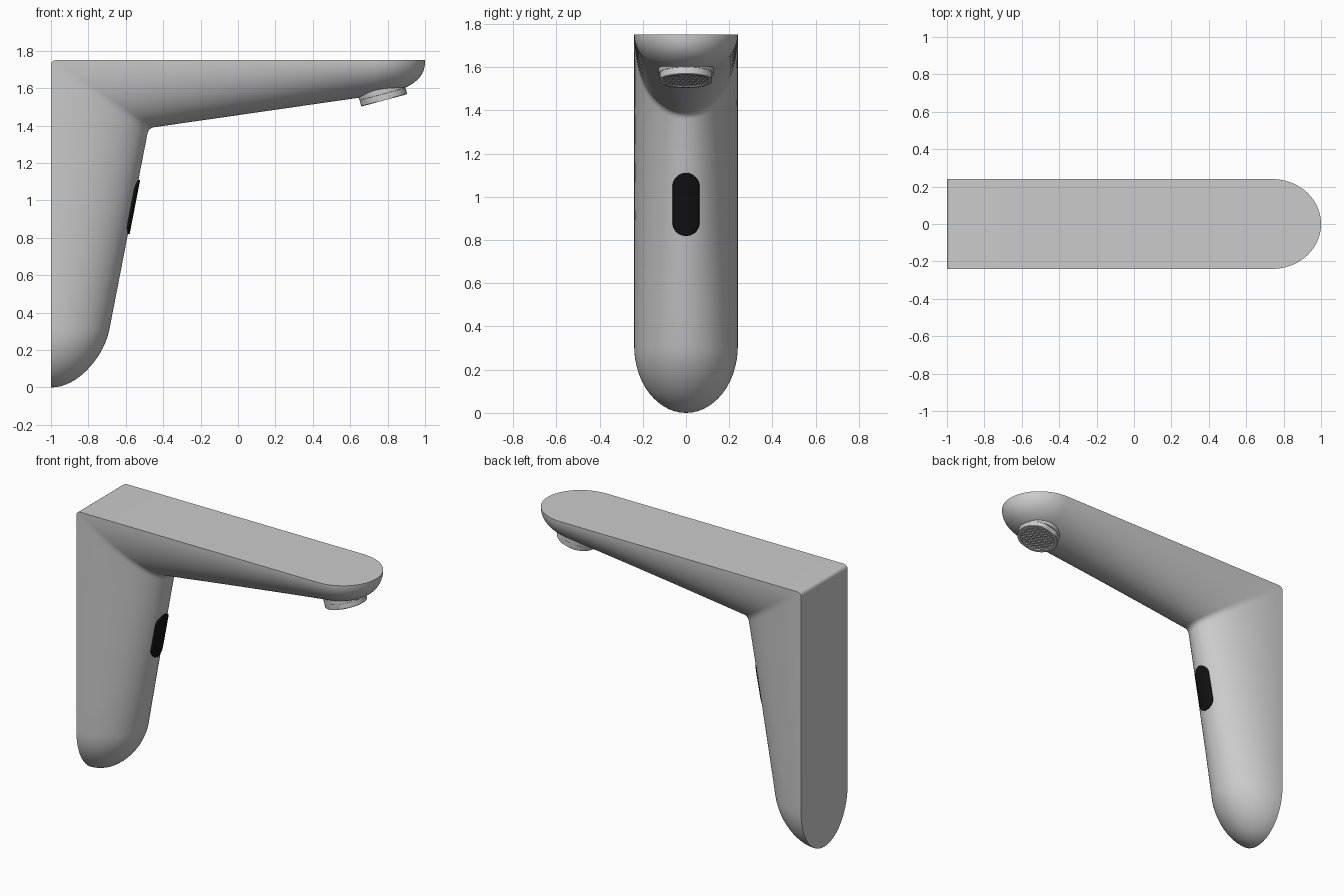
import bpy, bmesh
from math import sin, cos, pi, sqrt, radians
from mathutils import Matrix

if "Cube" in bpy.data.objects:
    bpy.data.objects.remove(bpy.data.objects["Cube"])

W, TOP = 0.24, 1.75                     # half width, top plane height


def leg_depth(z):
    return 0.252 + 0.1944 * z


def spout_depth(x):
    return 0.294 - 0.144 * x


def finish(name, bm, angle=35):
    bmesh.ops.remove_doubles(bm, verts=bm.verts, dist=1e-5)
    bmesh.ops.recalc_face_normals(bm, faces=bm.faces)
    me = bpy.data.meshes.new(name)
    bm.to_mesh(me)
    bm.free()
    ob = bpy.data.objects.new(name, me)
    bpy.context.collection.objects.link(ob)
    bpy.ops.object.select_all(action='DESELECT')
    ob.select_set(True)
    bpy.context.view_layer.objects.active = ob
    bpy.ops.object.shade_smooth_by_angle(angle=radians(angle))
    return ob


def loft(rows, closed=True):
    bm = bmesh.new()
    vr = [[bm.verts.new(p) for p in row] for row in rows]
    n = len(rows[0])
    for a, b in zip(vr, vr[1:]):
        for j in range(n if closed else n - 1):
            k = (j + 1) % n
            bm.faces.new((a[j], a[k], b[k], b[j]))
    return bm


# Body: half-elliptical section swept up the leg, round the mitre, along the spout
def body_column(t):
    s, y = sin(t), W * cos(t)
    col = []
    for i in range(15):                                   # rounded foot
        p = pi / 2 * i / 14
        z = 0.31 * (1 - cos(p))
        col.append((-1 + leg_depth(z) * s * sin(p), y * sin(p), z))
    xc, zc = -1, TOP
    for _ in range(40):                                   # mitre point
        xc = -1 + leg_depth(zc) * s
        zc = TOP - spout_depth(xc) * s
    r = 0.03
    za, xb = zc - r, xc + r
    a = (-1 + leg_depth(za) * s, za)
    b = (xb, TOP - spout_depth(xb) * s)
    for i in range(1, 6):                                 # straight leg
        z = 0.31 + (za - 0.31) * i / 6
        col.append((-1 + leg_depth(z) * s, y, z))
    for i in range(7):                                    # softened corner
        u = i / 6
        f = ((1 - u) ** 2, 2 * u * (1 - u), u * u)
        col.append((f[0] * a[0] + f[1] * xc + f[2] * b[0], y,
                    f[0] * a[1] + f[1] * zc + f[2] * b[1]))
    for i in range(1, 6):                                 # straight spout
        x = xb + (0.74 - xb) * i / 6
        col.append((x, y, TOP - spout_depth(x) * s))
    for i in range(17):                                   # rounded tip
        p = pi / 2 * i / 16
        x = 0.74 + 0.26 * sin(p)
        k = max(0, 1 - sin(p) ** 2.6) ** (1 / 2.6)
        col.append((x, y * cos(p), TOP - spout_depth(x) * s * k))
    return col


cols = [body_column(pi * j / 48) for j in range(49)]
finish("faucet_body", loft(list(zip(*cols))))

# Sensor window: pill that follows the curved front of the leg
rows = []
for i in range(33):
    v = -0.145 * cos(pi * i / 32)
    over = max(0, abs(v) - 0.085)
    hw = sqrt(max(0, 0.06 ** 2 - over ** 2))
    z = 0.965 + v
    rows.append([(-1 + leg_depth(z) * sqrt(1 - (hw * c / 6 / W) ** 2) + 0.003,
                  hw * c / 6, z) for c in range(-6, 7)])
sensor = finish("sensor_window", loft(rows, closed=False))
for sgn in [1]:
    mod = sensor.modifiers.new("thickness", 'SOLIDIFY')
    mod.thickness, mod.offset = 0.012, 0
black = bpy.data.materials.new("black")
black.diffuse_color = (0.006, 0.006, 0.006, 1)
black.use_nodes = True
black.node_tree.nodes["Principled BSDF"].inputs["Base Color"].default_value = black.diffuse_color
sensor.data.materials.append(black)

# Aerator: tilted turned ring with spanner flats
place = Matrix.Translation((0.782, 0, 1.535)) @ Matrix.Rotation(radians(-15), 4, 'Y')
profile = [(0, 0.085), (0.128, 0.085), (0.128, 0.035), (0.127, 0.034), (0.127, 0.003),
           (0.124, 0), (0.108, 0), (0.106, 0.003), (0.106, 0.02), (0, 0.02)]
rows = []
for k, (r, h) in enumerate(profile):
    lim = 0.12 if k in (3, 4, 5) else 1
    rows.append([(r * cos(2 * pi * j / 64), max(-lim, min(lim, r * sin(2 * pi * j / 64))), h)
                 for j in range(64)])
finish("aerator_ring", loft(rows)).matrix_world = place

# Aerator grille: two crossed layers of thin bars
bm = bmesh.new()
for turn in (45, -45):
    for k in range(-6, 7):
        off = k * 0.016
        length = 2 * sqrt(0.107 ** 2 - off ** 2)
        bmesh.ops.create_cube(bm, size=1, matrix=Matrix.Rotation(radians(turn), 4, 'Z')
                              @ Matrix.Translation((0, off, 0.008 + turn * 2e-5))
                              @ Matrix.Diagonal((length, 0.005, 0.008, 1)))
finish("aerator_grille", bm).matrix_world = place
